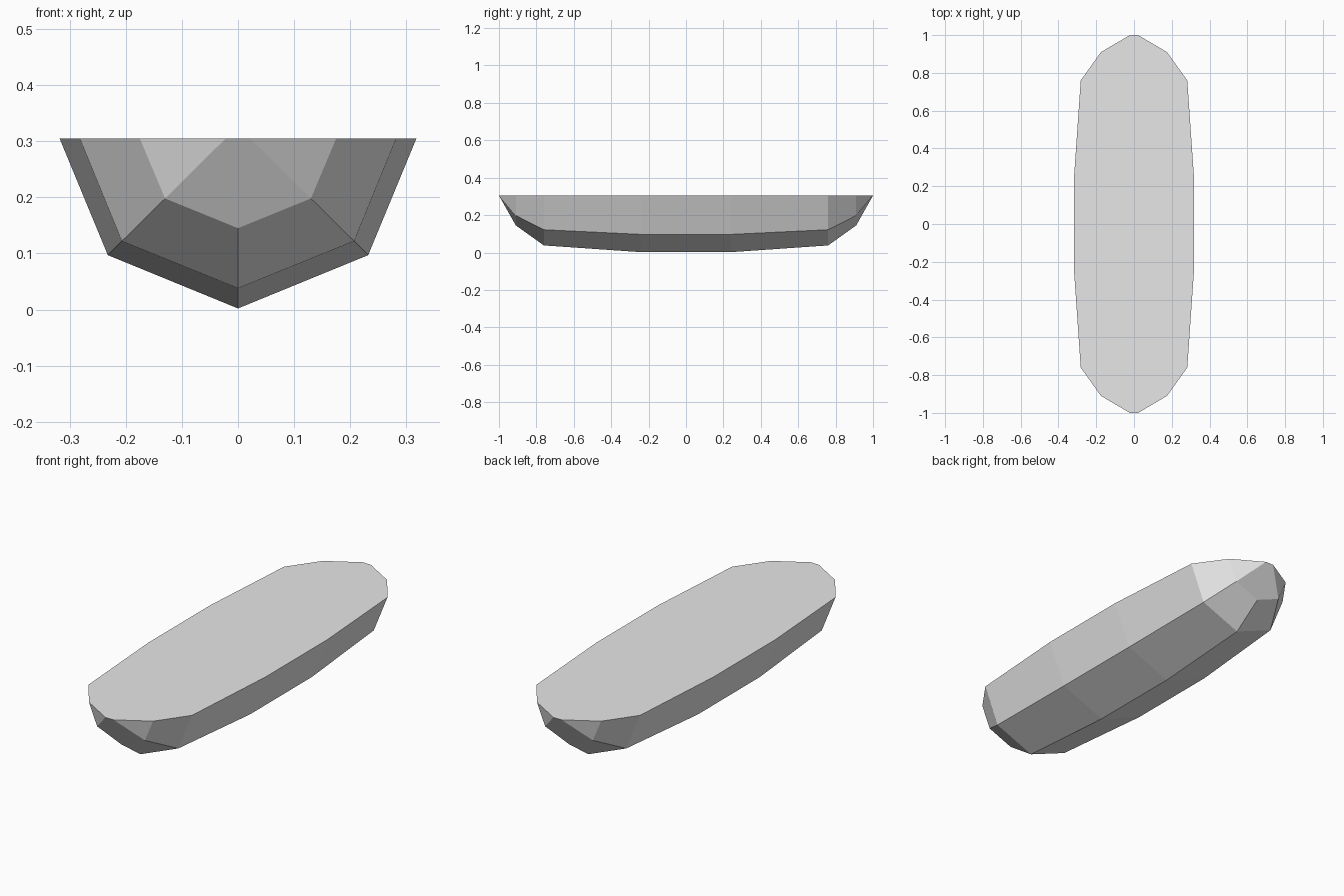
import bpy
import bmesh

cube = bpy.data.objects.get("Cube")
if cube:
    bpy.data.objects.remove(cube, do_unlink=True)

GREY = (0.8, 0.8, 0.8, 1.0)
DECK_Z = 0.305
TIP_X = 0.022

# half-hull stations: y, keel z, chine x, chine z, deck x
STATIONS = [
    (0.24, 0.002, 0.232, 0.097, 0.318),
    (0.76, 0.038, 0.207, 0.122, 0.282),
    (0.91, 0.145, 0.130, 0.198, 0.175),
]

# paint
paint = bpy.data.materials.new("light_grey")
paint.use_nodes = True
paint.diffuse_color = GREY
paint.node_tree.nodes["Principled BSDF"].inputs["Base Color"].default_value = GREY

bm = bmesh.new()


def section(side, y, keel_z, chine_x, chine_z, deck_x):
    """Deck, chine, keel, chine, deck from left to right."""
    points = [(-deck_x, DECK_Z), (-chine_x, chine_z), (0, keel_z),
              (chine_x, chine_z), (deck_x, DECK_Z)]
    return [bm.verts.new((x, side * y, z)) for x, z in points]


# hull sides and bottom, bow to stern
rings = [section(-1, *s) for s in reversed(STATIONS)]
rings += [section(1, *s) for s in STATIONS]
for a, b in zip(rings, rings[1:]):
    for i in range(4):
        bm.faces.new((a[i], a[i + 1], b[i + 1], b[i]))

# pointed ends
tips = []
for ring, y in ((rings[0], -1), (rings[-1], 1)):
    tip = [bm.verts.new((x, y, DECK_Z)) for x in (-TIP_X, TIP_X)]
    bm.faces.new((ring[1], ring[2], ring[3], tip[1], tip[0]))
    bm.faces.new((ring[0], ring[1], tip[0]))
    bm.faces.new((ring[3], ring[4], tip[1]))
    tips.append(tip)

# flat deck
left = [r[0] for r in rings]
right = [r[4] for r in rings]
bm.faces.new(left + tips[1] + right[::-1] + tips[0][::-1])

bmesh.ops.recalc_face_normals(bm, faces=bm.faces)
mesh = bpy.data.meshes.new("boat_hull")
bm.to_mesh(mesh)
bm.free()
mesh.materials.append(paint)
hull = bpy.data.objects.new("boat_hull", mesh)
bpy.context.collection.objects.link(hull)
